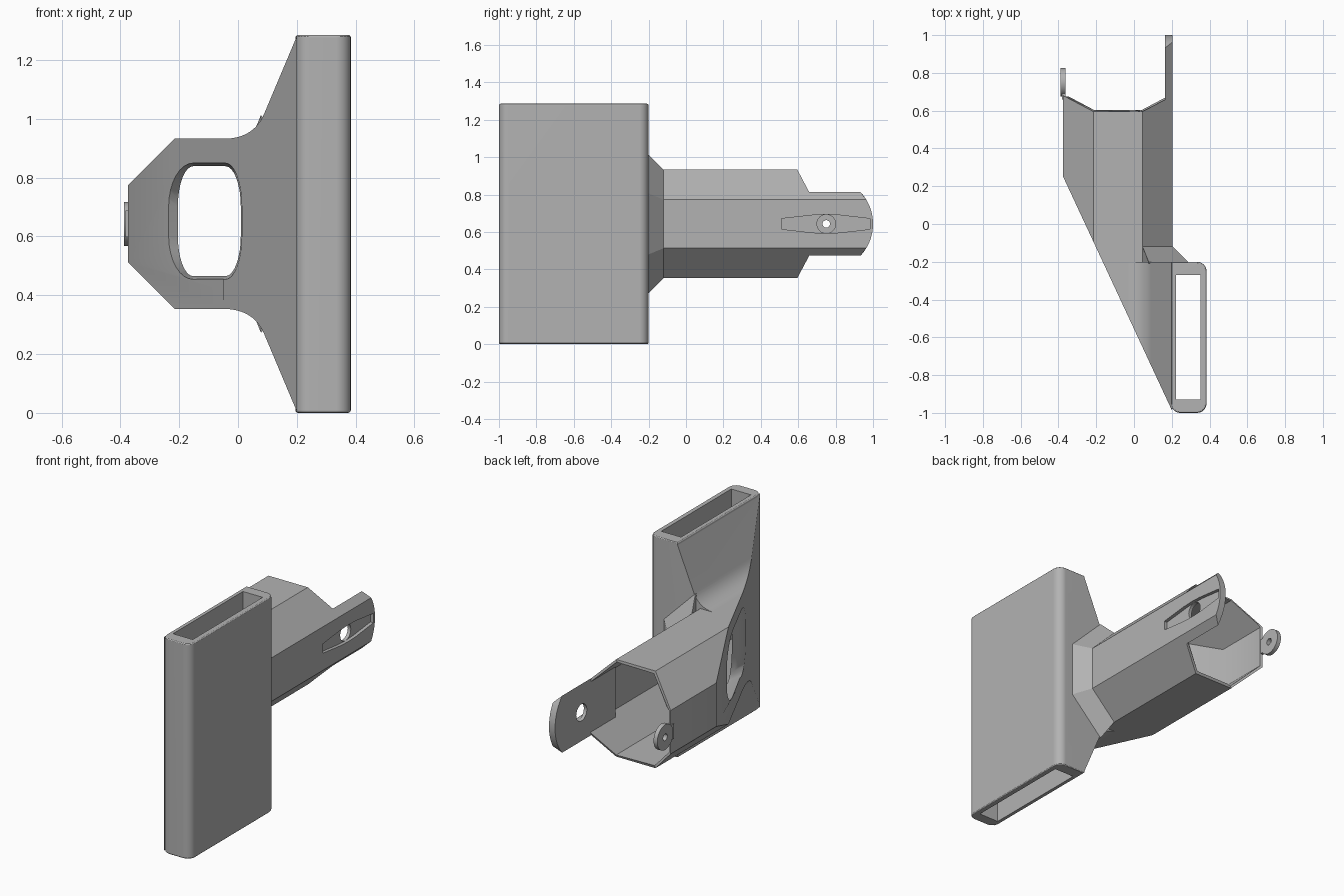
import bpy, bmesh, math
from mathutils import Vector

if "Cube" in bpy.data.objects:
    bpy.data.objects.remove(bpy.data.objects["Cube"], do_unlink=True)

ZC = 0.643          # height of the tube axis
XC = -0.085         # sideways position of the tube axis

grey = bpy.data.materials.new("plain grey")
grey.use_nodes = True
colour = (0.45, 0.45, 0.45, 1)
grey.diffuse_color = colour
grey.node_tree.nodes["Principled BSDF"].inputs["Base Color"].default_value = colour


def slant(x):
    """Depth of the slanted front plane at a sideways position."""
    return 0.25 - 2.148 * (x + 0.375)


def finish(name, bm):
    bmesh.ops.recalc_face_normals(bm, faces=bm.faces)
    mesh = bpy.data.meshes.new(name)
    bm.to_mesh(mesh)
    bm.free()
    mesh.materials.append(grey)
    ob = bpy.data.objects.new(name, mesh)
    bpy.context.scene.collection.objects.link(ob)
    return ob


def loft(name, front, back):
    """Solid between two matching loops."""
    bm = bmesh.new()
    a = [bm.verts.new(p) for p in front]
    b = [bm.verts.new(p) for p in back]
    bm.faces.new(a)
    bm.faces.new(b[::-1])
    for i in range(len(a)):
        j = (i + 1) % len(a)
        bm.faces.new((a[i], b[i], b[j], a[j]))
    return finish(name, bm)


def hull(name, points):
    bm = bmesh.new()
    for p in points:
        bm.verts.new(p)
    bmesh.ops.convex_hull(bm, input=bm.verts)
    bmesh.ops.dissolve_limit(bm, angle_limit=0.01, verts=bm.verts, edges=bm.edges)
    return finish(name, bm)


def block(name, lo, hi):
    return hull(name, [(x, y, z) for x in (lo[0], hi[0]) for y in (lo[1], hi[1]) for z in (lo[2], hi[2])])


def disc(name, x0, x1, y, r, n=40):
    ring = [(y + r * math.cos(math.tau * i / n), ZC + r * math.sin(math.tau * i / n)) for i in range(n)]
    return loft(name, [(x0, *p) for p in ring], [(x1, *p) for p in ring])


def combine(target, tool, operation):
    """Apply a boolean and discard the tool."""
    tool.hide_render = True
    mod = target.modifiers.new(operation, 'BOOLEAN')
    mod.operation, mod.solver, mod.object = operation, 'EXACT', tool
    bpy.context.view_layer.update()
    graph = bpy.context.evaluated_depsgraph_get()
    mesh = bpy.data.meshes.new_from_object(target.evaluated_get(graph))
    target.modifiers.clear()
    target.data = mesh
    bpy.data.objects.remove(tool, do_unlink=True)


def octagon(inset):
    """Cross-section with chamfered corners."""
    r = 0.29 - inset
    c = 0.13 - inset * 0.414
    return [(XC + sx, ZC + sz) for sx, sz in
            ((-c, r), (c, r), (r, c), (r, -c), (c, -r), (-c, -r), (-r, -c), (-r, c))]


def rear(x):
    """Back rim depth, longer on both sides than above and below."""
    return 0.595 + 0.085 * max(0, abs(x - XC) - 0.13) / 0.16


# Octagonal tube with its slanted front
outer = octagon(0)
body = loft("bracket_body", [(x, max(slant(x), -0.97), z) for x, z in outer],
            [(x, rear(x), z) for x, z in outer])

# Curved gusset that widens from the tube to the full height of the sleeve
arc = []
for i in range(13):
    t = i / 12
    x = (1 - t) ** 2 * 0.09 + 2 * t * (1 - t) * 0.055 - t * t * 0.05
    h = (1 - t) ** 2 * 0.377 + 2 * t * (1 - t) * 0.29 + t * t * 0.289
    arc.append((x, h))
top = [(0.2, 0.638)] + arc
profile = [(x, ZC + h) for x, h in top] + [(x, ZC - h) for x, h in reversed(top)]
combine(body, loft("gusset", [(x, slant(x), z) for x, z in profile],
                   [(x, -0.2, z) for x, z in profile]), 'UNION')

# Flat upright sleeve with rounded corners and softened rims
sleeve = block("sleeve", (0.195, -1, 0), (0.384, -0.2, 1.286))
bm = bmesh.new()
bm.from_mesh(sleeve.data)
upright = [e for e in bm.edges if abs(e.verts[0].co.z - e.verts[1].co.z) > 1
           and not (e.verts[0].co.x < 0.2 and e.verts[0].co.y > -0.5)]
bmesh.ops.bevel(bm, geom=upright, offset=0.05, segments=6, profile=0.5, affect='EDGES')
rims = [e for e in bm.edges if abs(e.verts[0].co.z - e.verts[1].co.z) < 0.01]
bmesh.ops.bevel(bm, geom=rims, offset=0.01, segments=3, profile=0.5, affect='EDGES')
bm.to_mesh(sleeve.data)
bm.free()
combine(body, sleeve, 'UNION')

# Sloped collar where the tube leaves the sleeve
side = outer[1:5]
spread = [(0.078, ZC + 0.37), (0.285, ZC + 0.163), (0.285, ZC - 0.163), (0.078, ZC - 0.37)]
combine(body, hull("collar", [(x, -0.12, z) for x, z in side]
                   + [(x, y, z) for x, z in spread for y in (-0.2, -0.21)]), 'UNION')

# Hollow of the tube and slot of the sleeve
inner = octagon(0.014)
combine(body, loft("bore", [(x, slant(x) + 0.13, z) for x, z in inner],
                   [(x, 0.75, z) for x, z in inner]), 'DIFFERENCE')
combine(body, block("slot", (0.222, -0.93, -0.1), (0.352, -0.27, 1.4)), 'DIFFERENCE')

# Rounded window through the slanted front, with a flared rim
window, flare = [], []
for sx, sz, start in ((1, 1, 0), (-1, 1, 90), (-1, -1, 180), (1, -1, 270)):
    for i in range(9):
        a = math.radians(start + 90 * i / 8)
        x = -0.0975 + sx * 0.055 + 0.052 * math.cos(a)
        z = 0.652 + sz * 0.05 + 0.137 * math.sin(a)
        window.append((x, z))
        grow = 0.035 if sx < 0 else 0.004
        flare.append((x + grow * math.cos(a), z + 0.012 * math.sin(a)))
combine(body, loft("window", [(x, -1.2, z) for x, z in window],
                   [(x, 0.4, z) for x, z in window]), 'DIFFERENCE')
combine(body, loft("window_flare", [(x, slant(x) - 0.01, z) for x, z in flare],
                   [(x, slant(x) + 0.09, z) for x, z in window]), 'DIFFERENCE')

# Long tab with a rounded tip
points = []
for x, half in ((0.165, 0.17), (0.205, 0.13)):
    for i in range(-10, 11):
        h = half * i / 10
        points.append((x, 0.75 + math.sqrt(0.0625 - h * h), ZC + h))
    points += [(x, 0.43, ZC + half), (x, 0.43, ZC - half)]
combine(body, hull("tab", points), 'UNION')

# Tapered pocket and pivot hole in the tab
lens = [(0.51, 0.028), (0.68, 0.047), (0.75, 0.05), (0.82, 0.047), (0.985, 0.028)]
outline = [(y, ZC + h) for y, h in lens] + [(y, ZC - h) for y, h in reversed(lens)]
combine(body, loft("pocket", [(0.185, *p) for p in outline],
                   [(0.23, *p) for p in outline]), 'DIFFERENCE')
combine(body, disc("tab_hole", 0.1, 0.25, 0.75, 0.05), 'DIFFERENCE')

# Small pivot lug opposite the tab
lug = disc("pivot_lug", -0.388, -0.363, 0.75, 0.075)
combine(lug, block("lug_neck", (-0.382, 0.66, ZC - 0.045), (-0.363, 0.74, ZC + 0.045)), 'UNION')
combine(lug, disc("lug_hole", -0.5, -0.3, 0.75, 0.02, 20), 'DIFFERENCE')

# Smooth the rounded areas and keep the folds crisp
for ob in (body, lug):
    bpy.ops.object.select_all(action='DESELECT')
    ob.select_set(True)
    bpy.context.view_layer.objects.active = ob
    bpy.ops.object.shade_smooth_by_angle(angle=math.radians(28))
    ob.modifiers.new("even_shading", 'WEIGHTED_NORMAL').keep_sharp = True
